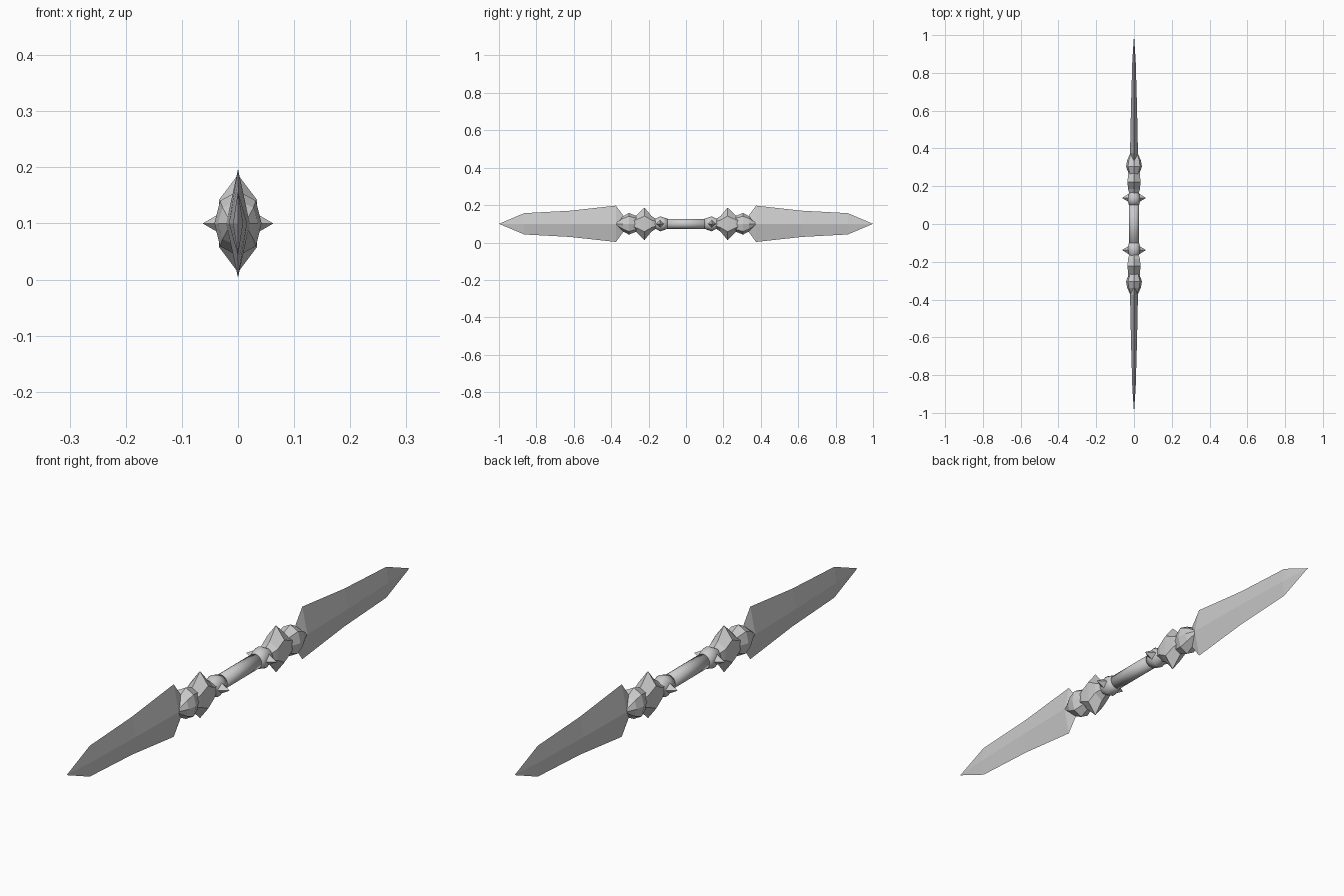
import bpy, bmesh, math

if "Cube" in bpy.data.objects:
    bpy.data.objects.remove(bpy.data.objects["Cube"])

ZC = 0.1
DIAMOND = [(1, 0), (0, 1), (-1, 0), (0, -1)]
HEX = [(1, 0.48), (0, 1), (-1, 0.48), (-1, -0.48), (0, -1), (1, -0.48)]
OCT = [(1, 0), (0.76, 0.7), (0, 1), (-0.76, 0.7), (-1, 0), (-0.76, -0.7), (0, -1), (0.76, -0.7)]
ROUND = [(math.cos(i * math.tau / 16), math.sin(i * math.tau / 16)) for i in range(16)]


def loft(name, section, rings, side=1, smooth=False):
    """Sweep a section along y; rings are (y, half width x, half height z)."""
    bm = bmesh.new()
    loops = []
    for y, hx, hz in rings:
        loops.append([bm.verts.new((hx * a, side * y, ZC + hz * b)) for a, b in section])
    n = len(section)
    for p, q in zip(loops, loops[1:]):
        for i in range(n):
            bm.faces.new((p[i], p[(i + 1) % n], q[(i + 1) % n], q[i]))
    bm.faces.new(loops[0])
    bm.faces.new(loops[-1])
    bmesh.ops.remove_doubles(bm, verts=bm.verts, dist=1e-5)
    return finish(bm, name, smooth)


def finish(bm, name, smooth=False):
    bmesh.ops.recalc_face_normals(bm, faces=bm.faces)
    me = bpy.data.meshes.new(name)
    bm.to_mesh(me)
    bm.free()
    for f in me.polygons:
        f.use_smooth = smooth
    ob = bpy.data.objects.new(name, me)
    bpy.context.collection.objects.link(ob)
    return ob


def spike(name, y, sx):
    """Four-sided thorn pointing sideways."""
    bm = bmesh.new()
    base = [bm.verts.new((sx * 0.018, y + dy * 0.028, ZC + dz * 0.026)) for dy, dz in DIAMOND]
    tip = bm.verts.new((sx * 0.063, y, ZC))
    bm.faces.new(base)
    for i in range(4):
        bm.faces.new((base[i], base[(i + 1) % 4], tip))
    finish(bm, name)


# handle
loft("handle", ROUND, [(-0.13, .027, .027), (0.13, .027, .027)], smooth=True)

for s, tag in ((1, "back"), (-1, "front")):
    # rounded knob at the end of the grip, with side thorns
    loft("knob_" + tag, ROUND, [(.10, .027, .027), (.12, .032, .034), (.138, .034, .04),
                                (.16, .028, .028), (.18, .02, .02)], s, True)
    for sx in (1, -1):
        spike("thorn_" + tag, s * 0.138, sx)
    # pointed guard
    loft("guard_" + tag, HEX, [(.155, .022, .022), (.185, .032, .042), (.222, .034, .087),
                               (.265, .032, .045), (.30, .022, .025)], s)
    # collar gripping the blade
    loft("collar_" + tag, OCT, [(.265, .028, .042), (.305, .042, .058), (.338, .036, .04),
                                (.378, .018, .004)], s)
    # blade
    loft("blade_" + tag, DIAMOND, [(.325, .008, .03), (.375, .021, .097), (.62, .016, .07),
                                   (.865, .009, .057), (1.0, 0, 0)], s)
